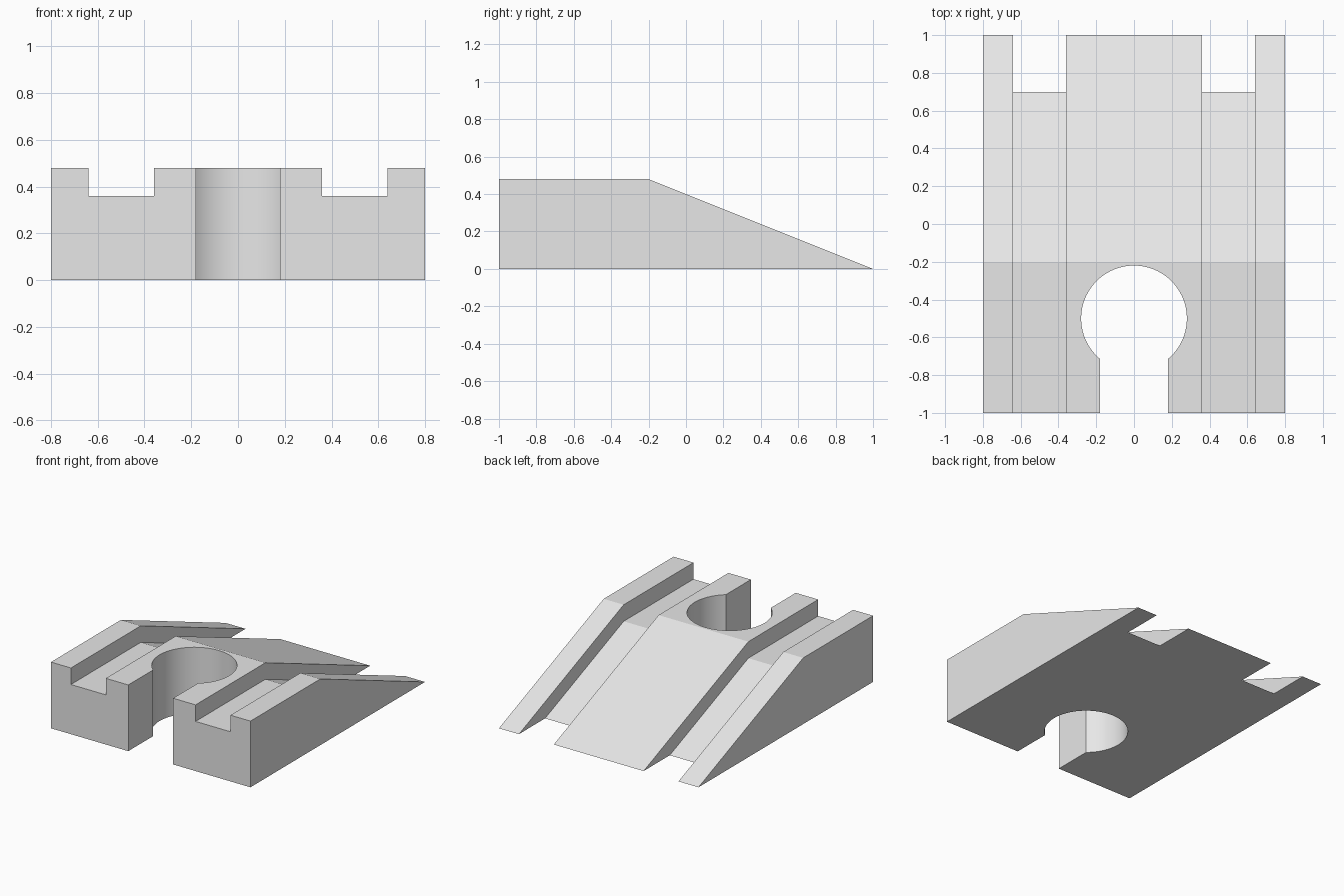
import bpy
import bmesh
from math import asin, cos, sin, pi, radians
from mathutils import Vector

if "Cube" in bpy.data.objects:
    bpy.data.objects.remove(bpy.data.objects["Cube"])


def prism(name, profile, direction):
    """Closed solid: a flat outline swept along a direction."""
    bm = bmesh.new()
    face = bm.faces.new([bm.verts.new(p) for p in profile])
    swept = bmesh.ops.extrude_face_region(bm, geom=[face])["geom"]
    verts = [v for v in swept if isinstance(v, bmesh.types.BMVert)]
    bmesh.ops.translate(bm, verts=verts, vec=Vector(direction))
    bmesh.ops.recalc_face_normals(bm, faces=bm.faces)
    mesh = bpy.data.meshes.new(name)
    bm.to_mesh(mesh)
    bm.free()
    obj = bpy.data.objects.new(name, mesh)
    bpy.context.collection.objects.link(obj)
    return obj


def cut(target, cutter):
    """Subtract the cutter, then discard it."""
    cutter.hide_render = True
    bpy.ops.object.select_all(action='DESELECT')
    bpy.context.view_layer.objects.active = target
    target.select_set(True)
    mod = target.modifiers.new(cutter.name, 'BOOLEAN')
    mod.operation = 'DIFFERENCE'
    mod.solver = 'EXACT'
    mod.object = cutter
    bpy.ops.object.modifier_apply(modifier=mod.name)
    bpy.data.objects.remove(cutter)


HALF_WIDTH, HEIGHT, FOLD_Y = 0.8, 0.48, -0.2
SLOPE = HEIGHT / (1 - FOLD_Y)

# Material
grey = bpy.data.materials.new("light_grey")
grey.use_nodes = True
grey.diffuse_color = (0.8, 0.8, 0.8, 1)
grey.node_tree.nodes["Principled BSDF"].inputs["Base Color"].default_value = grey.diffuse_color

# Wedge body: flat deck at the front, ramp falling to the back
side = [(-1, 0), (1, 0), (FOLD_Y, HEIGHT), (-1, HEIGHT)]
body = prism("ramp_block", [(-HALF_WIDTH, y, z) for y, z in side], (2 * HALF_WIDTH, 0, 0))
body.data.materials.append(grey)

# Two grooves that follow the deck and ramp and break through at the back
floor, inner, outer, end = 0.36, 0.36, 0.64, 1.1
groove = [(-end, floor), (FOLD_Y, floor), (end, floor - SLOPE * (end - FOLD_Y)),
          (end, 0.6), (-end, 0.6)]
for x in (-outer, inner):
    cut(body, prism("groove_cutter", [(x, y, z) for y, z in groove], (outer - inner, 0, 0)))

# Keyhole: round hole opening through a slot at the front
radius, slot, centre_y, steps = 0.28, 0.18, -0.5, 56
gap = asin(slot / radius)
start, sweep = -pi / 2 + gap, 2 * (pi - gap)
arc = [start + sweep * i / steps for i in range(steps + 1)]
keyhole = [(radius * cos(a), centre_y + radius * sin(a), -0.1) for a in arc]
keyhole += [(-slot, -end, -0.1), (slot, -end, -0.1)]
cut(body, prism("keyhole_cutter", keyhole, (0, 0, 0.8)))

# Smooth the round wall, keep every fold crisp
bpy.ops.object.shade_smooth_by_angle(angle=radians(15))
